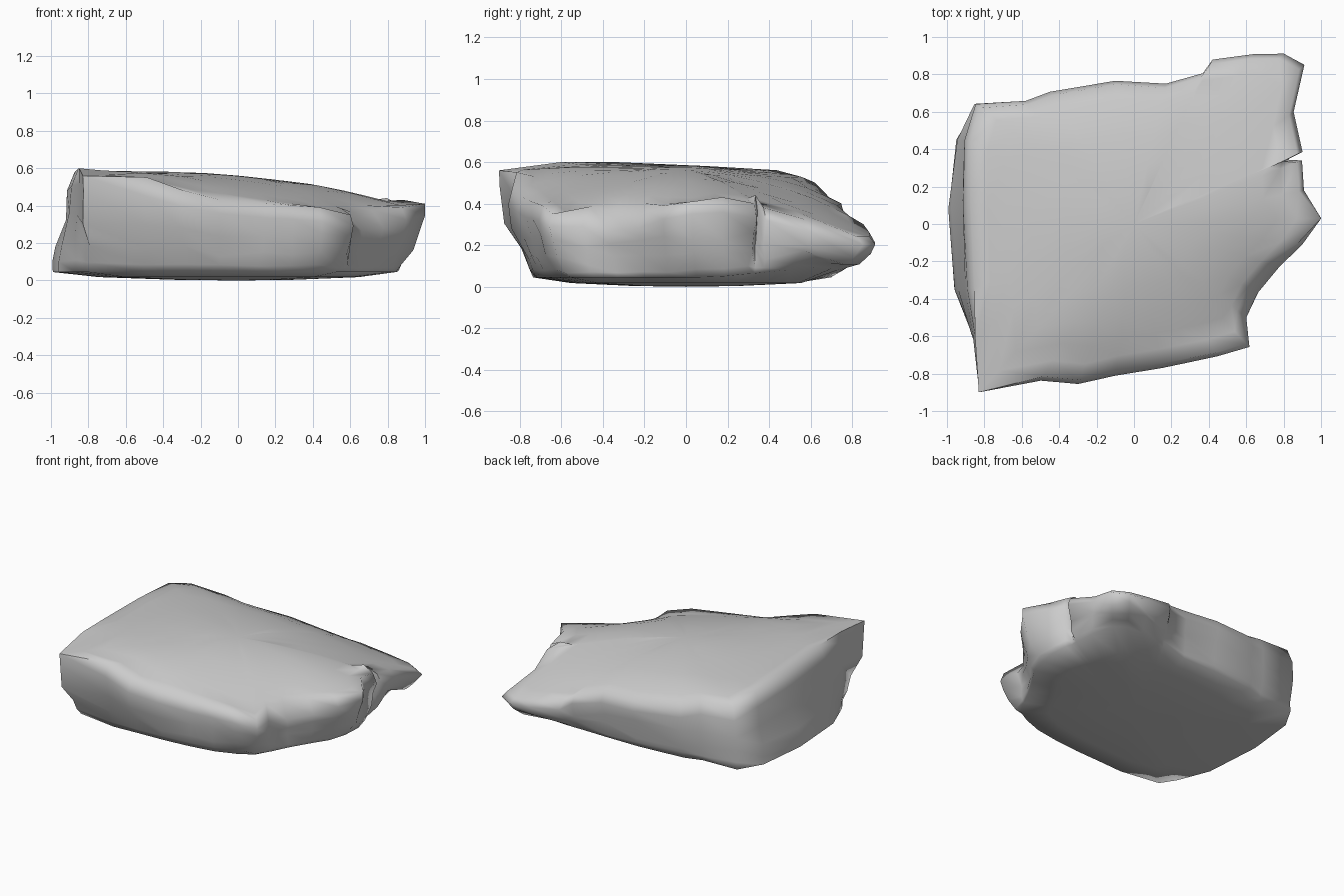
import bpy, bmesh, random
from math import exp
from mathutils import Vector, Matrix

if "Cube" in bpy.data.objects:
    bpy.data.objects.remove(bpy.data.objects["Cube"])

random.seed(4)

# Upper rim of the slab, counter-clockwise from the front left corner
RIM = [(-.83, -.90, .56), (-.5, -.84, .53), (-.3, -.86, .46), (-.1, -.81, .41),
       (.15, -.77, .39), (.3, -.74, .38), (.45, -.71, .37), (.62, -.66, .33),
       (.60, -.50, .33), (.66, -.37, .31), (.78, -.23, .32), (.90, -.11, .37),
       (1.0, .03, .41), (.91, .18, .41), (.90, .34, .38), (.82, .345, .42),
       (.90, .385, .36), (.855, .60, .30), (.91, .85, .22), (.80, .91, .22),
       (.64, .91, .24), (.42, .88, .28), (.37, .81, .32), (.17, .75, .37),
       (-.1, .77, .38), (-.45, .71, .41), (-.58, .66, .46), (-.845, .64, .48),
       (-.90, .45, .54), (-.90, .10, .56), (-.88, -.35, .58), (-.85, -.60, .60)]

# Matching underside edge
FOOT = [(-.80, -.70), (-.5, -.74), (-.3, -.73), (-.1, -.72), (.10, -.70),
        (.28, -.67), (.42, -.62), (.53, -.56), (.59, -.45), (.65, -.33),
        (.73, -.20), (.81, -.08), (.85, .05), (.86, .18), (.84, .29),
        (.82, .33), (.82, .37), (.79, .50), (.74, .66), (.66, .72),
        (.55, .74), (.40, .73), (.34, .71), (.15, .70), (-.1, .70),
        (-.45, .67), (-.58, .63), (-.85, .62), (-.95, .45), (-.99, .08),
        (-.96, -.35), (-.87, -.58)]

# Heights sampled across the upper face
TOP = [(-.8, -.6, .60), (-.8, 0, .585), (-.78, .5, .575), (-.4, -.6, .57),
       (-.4, 0, .59), (-.4, .5, .54), (0, -.6, .49), (0, -.2, .57),
       (0, .2, .56), (0, .55, .50), (.4, -.5, .43), (.4, -.2, .51),
       (.4, .1, .53), (.4, .6, .43), (.7, 0, .47), (.7, .3, .45),
       (.7, .7, .33), (.55, -.35, .42)]


def top_height(x, y):
    """Smooth local plane fit through the sampled heights."""
    a, b = Matrix(((0, 0, 0),) * 3), Vector((0, 0, 0))
    for pts, weight in ((TOP, 1), (RIM, .3)):
        for px, py, pz in pts:
            v = Vector((1, px - x, py - y))
            w = weight * exp(-(v.y ** 2 + v.z ** 2) / .08)
            b += v * (w * pz)
            for i in range(3):
                a[i] += v * (w * v[i])
    return (a.inverted() @ b).x


def foot_height(x, y):
    return .045 + .05 * max(0, min(1, (x + y - 1.0) / .4))


def side_ring(t, shape, rough):
    """Ring between rim (t=0) and foot (t=1); the left side leans evenly."""
    ring = []
    for i, ((x, y, z), (fx, fy)) in enumerate(zip(RIM, FOOT)):
        k = min(1, t * 1.15) if i > 27 else shape
        s = 1 + random.uniform(-rough, rough * .3)
        px, py = x + (fx - x) * k, y + (fy - y) * k
        pz = z + (foot_height(fx, fy) - z) * t + random.uniform(-rough, rough)
        ring.append(Vector((px * s, py * s, pz)))
    return ring


def rim_ring():
    """Broken upper edge, worn back most along the front right."""
    ring = []
    for i, (x, y, z) in enumerate(RIM):
        s = 1 if i in (0, 12, 31) else .92 if 8 <= i <= 10 else .97
        ring.append(Vector((x * s, y * s, min(.6, z + (1 - s) * .7))))
    return ring


def top_ring(s):
    return [Vector((x * s, y * s, top_height(x * s, y * s))) for x, y, z in RIM]


def foot_ring(s, z):
    return [Vector((x * s, y * s, z)) for x, y in FOOT]


# Rock slab: upper face, broken sides and underside as stacked rings
rings = [top_ring(s) for s in (.2, .42, .62, .76, .87)]
rings += [rim_ring(), side_ring(.15, .0, .006), side_ring(.45, .15, .03),
          side_ring(.7, .42, .03), side_ring(.9, .8, .01), side_ring(1, 1.04, 0)]
rings += [foot_ring(.75, .018), foot_ring(.35, .004)]

bm = bmesh.new()
loops = [[bm.verts.new(p) for p in ring] for ring in rings]
n = len(RIM)
for a, b in zip(loops, loops[1:]):
    for i in range(n):
        j = (i + 1) % n
        bm.faces.new((a[i], b[i], b[j], a[j]))
for loop, z in ((loops[0], top_height(0, 0)), (loops[-1], 0)):
    centre = bm.verts.new((0, 0, z))
    for i in range(n):
        bm.faces.new((loop[i], loop[(i + 1) % n], centre))
bmesh.ops.recalc_face_normals(bm, faces=bm.faces)

mesh = bpy.data.meshes.new("rock_slab")
bm.to_mesh(mesh)
bm.free()
rock = bpy.data.objects.new("rock_slab", mesh)
bpy.context.collection.objects.link(rock)

# Smooth faces, only the harshest breaks stay sharp
bpy.context.view_layer.objects.active = rock
rock.select_set(True)
bpy.ops.object.shade_smooth_by_angle(angle=1.4)
